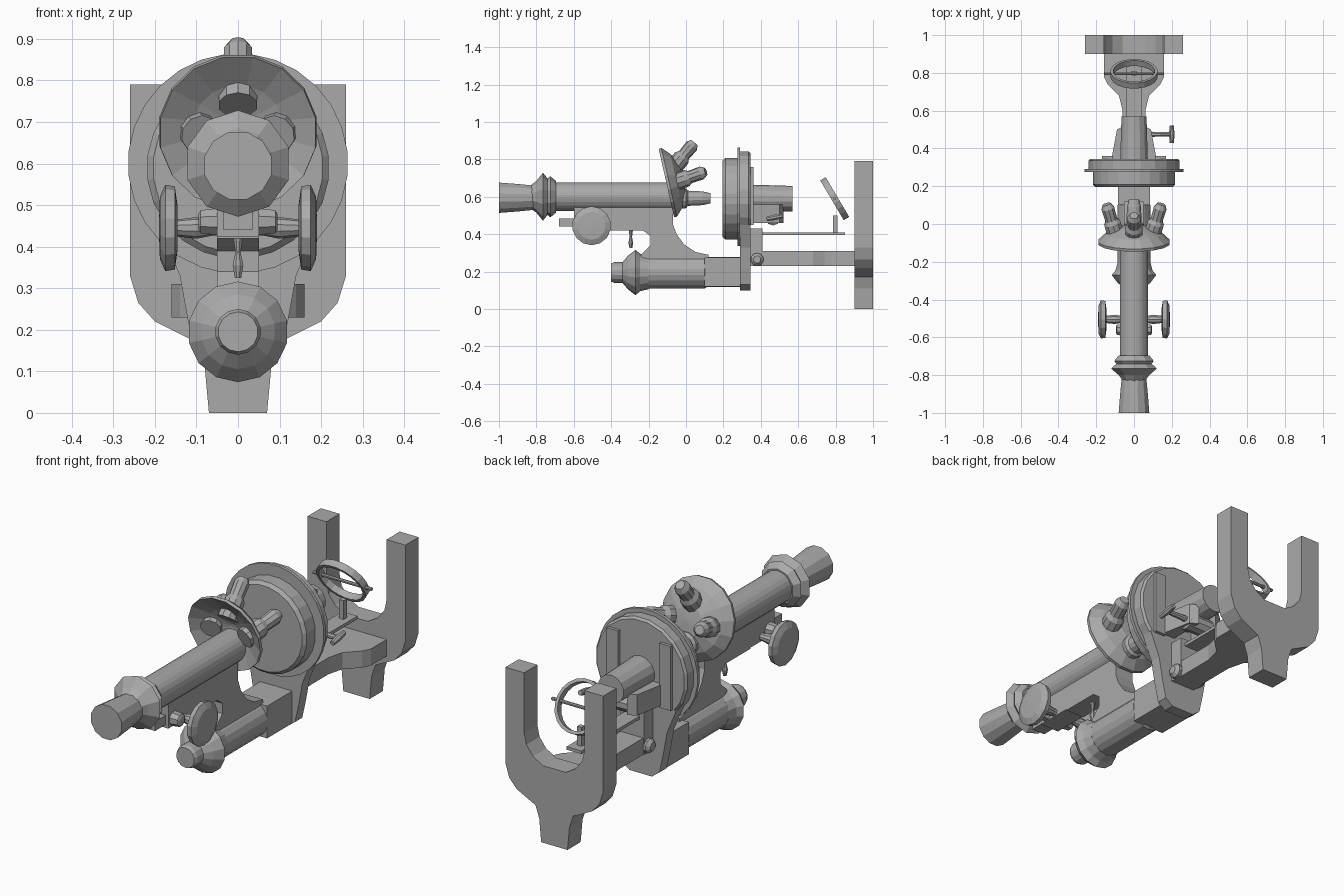
import bpy, bmesh
from math import cos, sin, pi, radians
from mathutils import Vector

cube = bpy.data.objects.get("Cube")
if cube:
    bpy.data.objects.remove(cube, do_unlink=True)

grey = bpy.data.materials.new("plain_grey")
grey.use_nodes = True
colour = (0.4, 0.4, 0.4, 1)
grey.diffuse_color = colour
grey.node_tree.nodes["Principled BSDF"].inputs["Base Color"].default_value = colour


def finish(name, bm):
    bmesh.ops.recalc_face_normals(bm, faces=bm.faces)
    mesh = bpy.data.meshes.new(name)
    bm.to_mesh(mesh)
    bm.free()
    mesh.materials.append(grey)
    obj = bpy.data.objects.new(name, mesh)
    bpy.context.collection.objects.link(obj)
    return obj


def lathe(name, profile, origin=(0, 0, 0), axis=(0, 1, 0), sides=16, closed=False):
    """Turn (distance along axis, radius) pairs about an axis."""
    bm = bmesh.new()
    turn = Vector(axis).to_track_quat('Z', 'Y')
    rings = []
    for d, r in profile:
        rings.append([bm.verts.new(Vector(origin) + turn @ Vector(
            (r * cos(2 * pi * (i + .5) / sides), r * sin(2 * pi * (i + .5) / sides), d)))
            for i in range(sides)])
    pairs = list(zip(rings, rings[1:]))
    if closed:
        pairs.append((rings[-1], rings[0]))
    else:
        bm.faces.new(rings[0])
        bm.faces.new(rings[-1])
    for a, b in pairs:
        for i in range(sides):
            j = (i + 1) % sides
            bm.faces.new((a[i], a[j], b[j], b[i]))
    return finish(name, bm)


def prism(name, points, axis, low, high):
    """Extrude an outline along x, y or z."""
    bm = bmesh.new()
    place = {'x': lambda p, h: (h, p[0], p[1]),
             'y': lambda p, h: (p[0], h, p[1]),
             'z': lambda p, h: (p[0], p[1], h)}[axis]
    a = [bm.verts.new(place(p, low)) for p in points]
    b = [bm.verts.new(place(p, high)) for p in points]
    bm.faces.new(a)
    bm.faces.new(b)
    for i in range(len(a)):
        j = (i + 1) % len(a)
        bm.faces.new((a[i], a[j], b[j], b[i]))
    return finish(name, bm)


def box(name, x, y, z):
    return prism(name, [(x[0], y[0]), (x[1], y[0]), (x[1], y[1]), (x[0], y[1])], 'z', *z)


def mirrored(half):
    return half + [(-x, v) for x, v in reversed(half)]


# Forked foot with rounded crotch and single toe
outer = [(.07, 0), (.08, .11), (.1, .17), (.2, .22), (.24, .265), (.26, .33), (.26, .79), (.16, .79)]
crotch = [(.16 * cos(radians(a)), .5 - .14 * sin(radians(a))) for a in (0, 22, 45, 68)]
prism("forked_foot", mirrored(outer + crotch), 'y', .9, 1)

# Pillar flaring into the foot, and its hinge
prism("pillar", mirrored([(.06, .36), (.06, .6), (.08, .68), (.14, .74), (.16, .78), (.16, .92)]),
      'z', .23, .31)
box("hinge_block", (-.065, .065), (.34, .41), (.23, .43))
lathe("hinge_pin", [(-.09, .02), (-.075, .035), (.075, .035), (.09, .02)],
      (0, .38, .265), (1, 0, 0), 10)

# Mirror arm, fork and ring
box("mirror_arm", (-.04, .04), (.36, .85), (.395, .41))
box("mirror_stem", (-.012, .012), (.785, .81), (.41, .5))
tilt = Vector((0, .86, .51))
ring_centre = Vector((0, .795, .59))
lathe("mirror_ring", [(-.017, .125), (.017, .125), (.017, .11), (-.017, .11)],
      ring_centre, tilt, 20, True)
lathe("mirror_axle", [(-.155, .008), (.155, .008)], ring_centre, (1, 0, 0), 8)

# Round stage with thin flange and back plate
lathe("stage_disc", [(.195, .205), (.21, .22), (.275, .22)], (0, 0, .59), sides=24)
lathe("stage_flange", [(.275, .265), (.29, .265)], (0, 0, .6), sides=28)
lathe("stage_back", [(.29, .245), (.335, .245), (.345, .235)], (0, 0, .6), sides=20)
prism("stage_bracket", mirrored([(.06, .1), (.1, .13), (.12, .22), (.14, .33), (.19, .45)]),
      'y', .29, .345)

# Condenser below the stage with its focus lever
lathe("condenser", [(.34, .075), (.5, .07), (.57, .068)], (0, 0, .59), sides=14)
lathe("condenser_knob", [(-.09, .025), (-.08, .043), (.08, .043), (.09, .025)],
      (0, .465, .49), (1, 0, 0), 10)
lathe("condenser_lever", [(.08, .015), (.19, .012)], (0, .475, .49), (1, 0, 0), 8)
lathe("lever_grip", [(-.045, .012), (0, .016), (.045, .012)], (.2, .475, .49), (0, 1, .2), 8)
for side, label in ((1, "left"), (-1, "right")):
    prism(label + "_stage_brace", [(side * .05, .34), (side * .12, .34), (side * .09, .5), (side * .05, .52)],
          'z', .46, .56)
    box(label + "_stage_rail", sorted((side * .11, side * .17)), (.34, .36), (.45, .76))

# Body tube with faceted collar and eyepiece
lathe("body_tube", [(-.72, .076), (-.04, .076)], (0, 0, .6), sides=24)
lathe("tube_collar", [(-.83, .062), (-.8, .085), (-.765, .128), (-.74, .098), (-.725, .11), (-.695, .085)],
      (0, 0, .6), sides=10)
lathe("eyepiece", [(-1, .084), (-.9, .076), (-.8, .066)], (0, 0, .595), sides=12)

# Revolving nosepiece: tilted hollow dish with four objectives
lathe("nosepiece_dish", [(.065, .01), (.035, .11), (-.005, .19), (.01, .192), (.05, .15), (.085, .07), (.09, .01)],
      (0, -.1, .675), (0, .975, .22), 16)
lathe("main_objective", [(0, .06), (.1, .055), (.11, .042), (.19, .038), (.23, .028)],
      (0, -.1, .592), sides=12)


def objective(name, start, end):
    way = Vector(end) - Vector(start)
    n = way.length
    lathe(name, [(0, .048), (n * .45, .046), (n * .55, .034), (n * .88, .036), (n, .022)],
          start, way, 10)


objective("left_objective", (.09, -.08, .67), (.145, .105, .735))
objective("right_objective", (-.09, -.08, .67), (-.145, .105, .735))
objective("upper_objective", (0, -.08, .74), (0, .045, .89))

# Focus rack under the tube and curved limb
box("rack_housing", (-.05, .05), (-.6, -.07), (.425, .55))
box("rack_slide", (-.035, .035), (-.68, -.56), (.44, .485))
prism("curved_limb", [(-.42, .42), (-.23, .42), (-.19, .39), (-.19, .34), (-.24, .29), (-.24, .24),
                      (.12, .24), (.12, .29), (.05, .305), (-.01, .345), (-.05, .4), (-.08, .48),
                      (-.08, .54), (-.42, .54)], 'x', -.05, .05)
lathe("rack_screw", [(0, .008), (.03, .014), (.06, .007), (.11, .014)], (0, -.295, .325), (0, 0, 1), 8)

# Coarse focus wheels on a shared axle
lathe("focus_axle", [(-.15, .02), (-.1, .026), (-.06, .018), (.06, .018), (.1, .026), (.15, .02)],
      (0, -.505, .445), (1, 0, 0), 10)
for side, label in ((1, "left"), (-1, "right")):
    lathe(label + "_focus_wheel", [(.145, .05), (.152, .1), (.175, .104), (.188, .075), (.19, .02)],
          (0, -.505, .445), (side, 0, 0), 14)
    lathe(label + "_axle_collar", [(.045, .035), (.09, .03), (.095, .02)],
          (0, -.56, .46), (side, 0, 0), 8)

# Lower fine-focus cylinder
lathe("fine_focus_barrel", [(-.24, .088), (.1, .088), (.11, .08), (.3, .08)], (0, 0, .197), sides=18)
lathe("fine_focus_head", [(-.4, .048), (-.385, .055), (-.34, .055), (-.31, .09), (-.27, .121), (-.245, .1), (-.2, .089)],
      (0, 0, .195), sides=14)
box("barrel_saddle", (-.085, .085), (.1, .3), (.12, .275))
